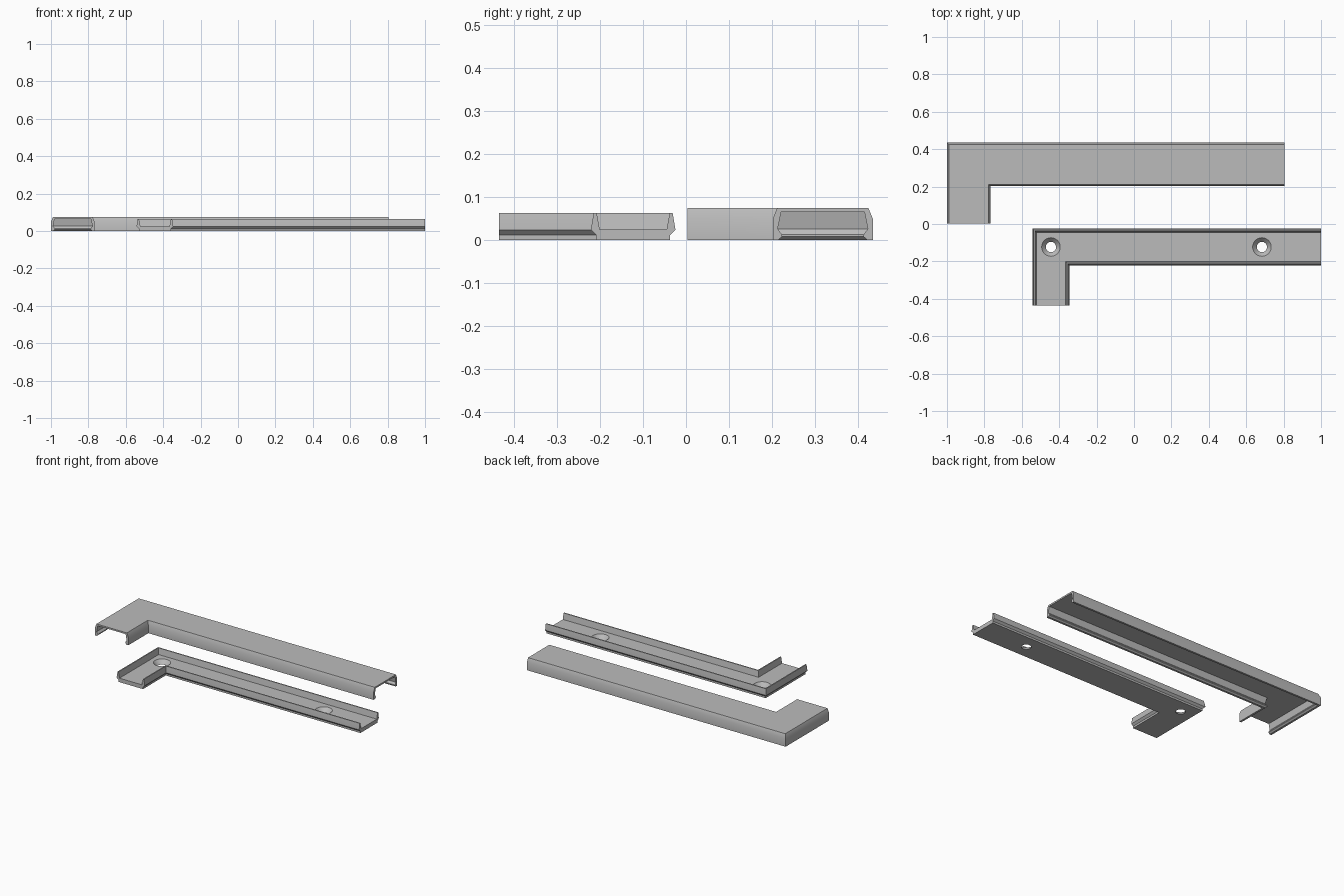
import bpy
import bmesh
import math

cube = bpy.data.objects.get("Cube")
if cube:
    bpy.data.objects.remove(cube, do_unlink=True)

grey = bpy.data.materials.new("plain grey")
grey.use_nodes = True
colour = (0.5, 0.5, 0.5, 1)
grey.diffuse_color = colour
grey.node_tree.nodes["Principled BSDF"].inputs["Base Color"].default_value = colour


def activate(obj):
    bpy.ops.object.select_all(action="DESELECT")
    obj.select_set(True)
    bpy.context.view_layer.objects.active = obj


def sweep_corner(name, half_section, leg_x, leg_end, arm_y, arm_end):
    """Sweep a mirrored channel section round a mitred right-angle corner."""
    section = half_section + [(-d, z) for d, z in reversed(half_section)]
    bm = bmesh.new()
    rings = [
        [bm.verts.new((leg_x - d, leg_end, z)) for d, z in section],
        [bm.verts.new((leg_x - d, arm_y + d, z)) for d, z in section],
        [bm.verts.new((arm_end, arm_y + d, z)) for d, z in section],
    ]
    n = len(section)
    for a, b in zip(rings, rings[1:]):
        for i in range(n):
            j = (i + 1) % n
            bm.faces.new((a[i], a[j], b[j], b[i]))
    bm.faces.new(rings[0])
    bm.faces.new(rings[-1])
    bmesh.ops.recalc_face_normals(bm, faces=bm.faces)
    mesh = bpy.data.meshes.new(name)
    bm.to_mesh(mesh)
    bm.free()
    mesh.materials.append(grey)
    obj = bpy.data.objects.new(name, mesh)
    bpy.context.collection.objects.link(obj)
    return obj


def countersink(obj, x, y):
    """Cut a conical screw hole through the channel floor."""
    bpy.ops.mesh.primitive_cone_add(vertices=40, radius1=0.026, radius2=0.051,
                                    depth=0.028, location=(x, y, 0.0125))
    cutter = bpy.context.object
    cutter.data.materials.append(grey)
    activate(obj)
    mod = obj.modifiers.new("screw hole", "BOOLEAN")
    mod.operation = "DIFFERENCE"
    mod.solver = "EXACT"
    mod.object = cutter
    bpy.ops.object.modifier_apply(modifier=mod.name)
    bpy.data.objects.remove(cutter, do_unlink=True)


# Cover: inverted channel with sloped shoulders and inward snap lips
cover_half = [(0.097, 0.065), (0.105, 0.026), (0.095, 0.013), (0.095, 0.008),
              (0.104, 0), (0.1165, 0), (0.1165, 0.05), (0.106, 0.075)]
cover = sweep_corner("cover_channel", cover_half, -0.8835, 0.003, 0.3185, 0.805)

# Base: upright channel with undercut walls that the cover clips over
base_half = [(0.078, 0.025), (0.085, 0.063), (0.092, 0.063), (0.098, 0.027),
             (0.098, 0.024), (0.086, 0.012), (0.086, 0)]
base = sweep_corner("base_channel", base_half, -0.444, -0.435, -0.123, 1)

# Screw holes at the corner and near the far end
for hole_x in (-0.444, 0.684):
    countersink(base, hole_x, -0.123)

for part in (cover, base):
    activate(part)
    bpy.ops.object.shade_smooth_by_angle(angle=math.radians(30))
